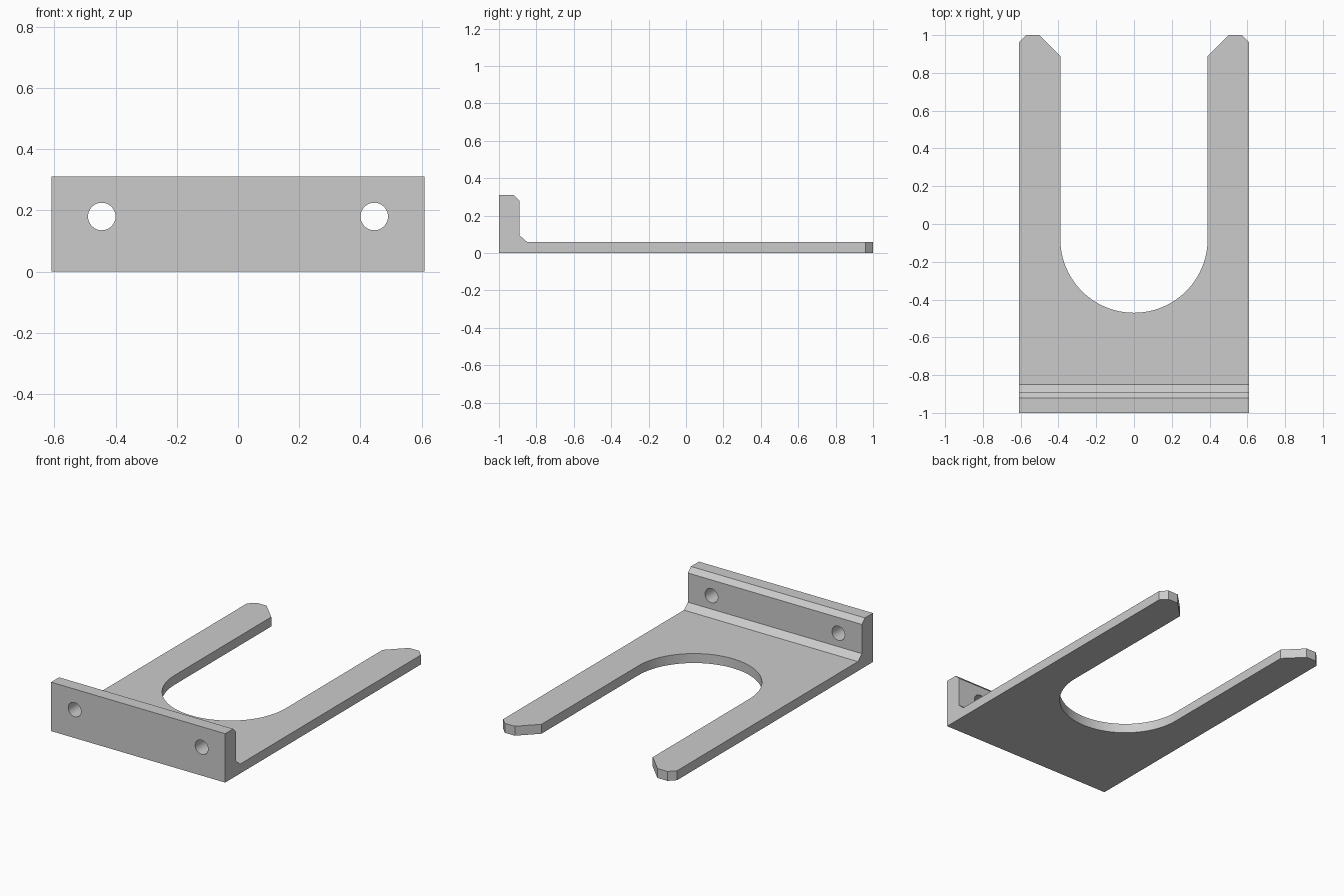
import bpy, bmesh, math
from mathutils import Vector

cube = bpy.data.objects.get("Cube")
if cube:
    bpy.data.objects.remove(cube, do_unlink=True)

HALF_WIDTH = 0.61
SLOT_RADIUS = 0.39
SLOT_Y = -0.08

# Single grey finish
grey = bpy.data.materials.new("grey")
grey.use_nodes = True
colour = (0.6, 0.6, 0.6, 1)
grey.diffuse_color = colour
grey.node_tree.nodes["Principled BSDF"].inputs["Base Color"].default_value = colour


def prism(name, points, direction):
    """Extrude a closed outline along a direction."""
    bm = bmesh.new()
    face = bm.faces.new([bm.verts.new(p) for p in points])
    result = bmesh.ops.extrude_face_region(bm, geom=[face])
    moved = [v for v in result["geom"] if isinstance(v, bmesh.types.BMVert)]
    bmesh.ops.translate(bm, verts=moved, vec=Vector(direction))
    bmesh.ops.recalc_face_normals(bm, faces=bm.faces)
    mesh = bpy.data.meshes.new(name)
    bm.to_mesh(mesh)
    bm.free()
    obj = bpy.data.objects.new(name, mesh)
    bpy.context.collection.objects.link(obj)
    mesh.materials.append(grey)
    return obj


def arc(radius, start, end, steps):
    angles = [start + (end - start) * i / steps for i in range(steps + 1)]
    return [(radius * math.cos(a), radius * math.sin(a)) for a in angles]


# Bracket body: L-shaped side profile with chamfered lip and inner corner
profile = [(-1, 0), (1, 0), (1, 0.06), (-0.85, 0.06), (-0.89, 0.095),
           (-0.89, 0.28), (-0.92, 0.31), (-1, 0.31)]
bracket = prism("fork_bracket", [(-HALF_WIDTH, y, z) for y, z in profile],
                (2 * HALF_WIDTH, 0, 0))

# Round-bottomed slot that flares at the open end
slot = [(x, y + SLOT_Y) for x, y in arc(SLOT_RADIUS, math.pi, 2 * math.pi, 48)]
slot += [(SLOT_RADIUS, 0.89), (0.55, 1.05), (-0.55, 1.05), (-SLOT_RADIUS, 0.89)]
cutters = [prism("slot_cutter", [(x, y, -0.1) for x, y in slot], (0, 0, 0.3))]

for side in (-1, 1):
    # Outer corner chamfer on each arm tip
    corner = [(0.65, 0.92), (0.65, 1.04), (0.53, 1.04)]
    cutters.append(prism("tip_cutter", [(side * x, y, -0.1) for x, y in corner],
                         (0, 0, 0.3)))
    # Screw hole through the upright plate
    ring = arc(0.045, 0, 2 * math.pi, 32)[:-1]
    cutters.append(prism("hole_cutter",
                         [(side * 0.445 + x, -1.1, 0.18 + z) for x, z in ring],
                         (0, 0.3, 0)))

# Cut the openings and bake the result
bpy.ops.object.select_all(action="DESELECT")
bracket.select_set(True)
bpy.context.view_layer.objects.active = bracket
for cutter in cutters:
    cutter.hide_render = True
    cut = bracket.modifiers.new("cut", "BOOLEAN")
    cut.operation = "DIFFERENCE"
    cut.solver = "EXACT"
    cut.object = cutter
    bpy.ops.object.modifier_apply(modifier=cut.name)
    bpy.data.objects.remove(cutter, do_unlink=True)

bpy.ops.object.shade_smooth_by_angle(angle=math.radians(30))
